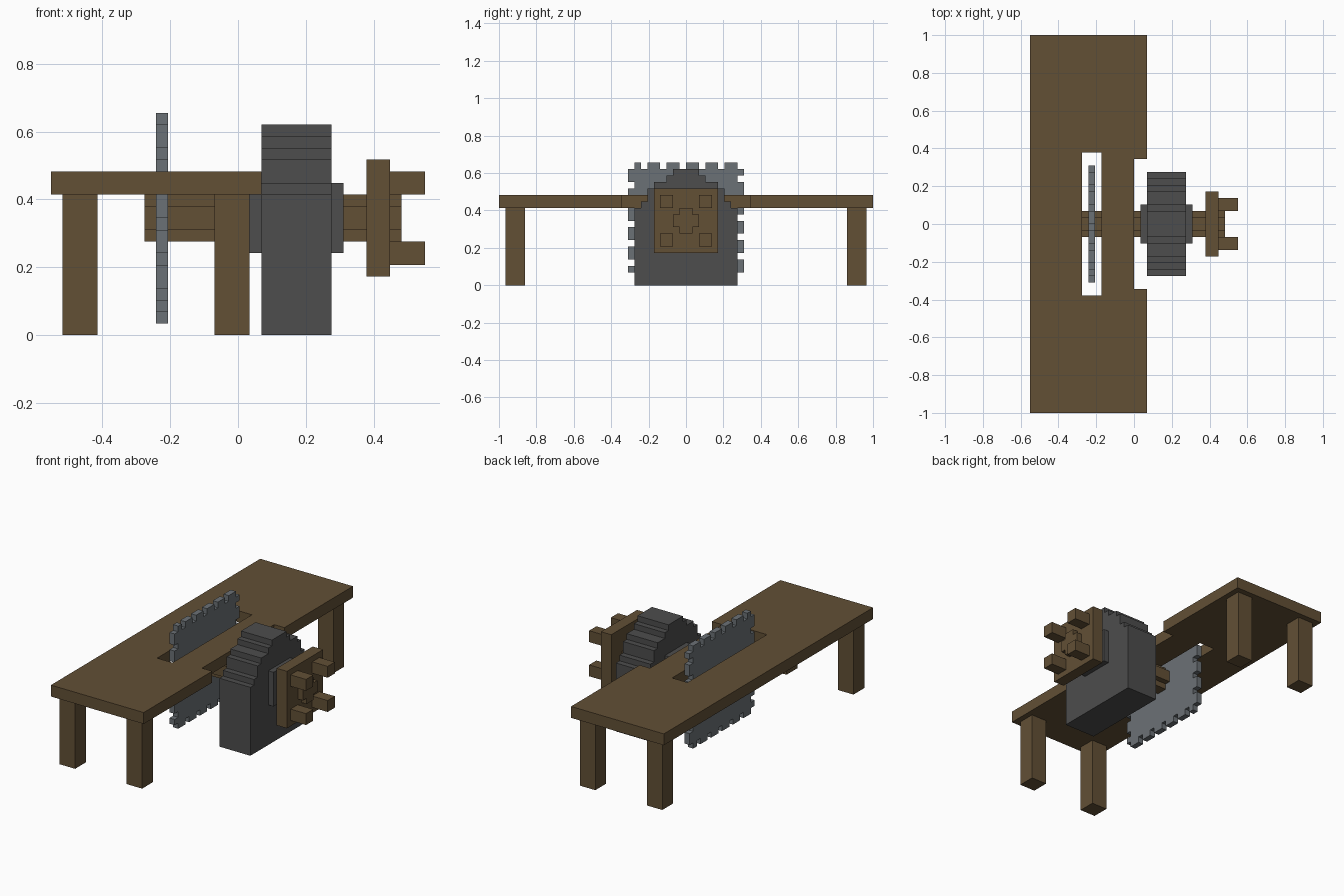
import bpy, bmesh
from mathutils import Vector

if "Cube" in bpy.data.objects:
    bpy.data.objects.remove(bpy.data.objects["Cube"])

U = 2 / 58      # one grid unit of the blocky design
HUB = 10        # axle height in grid units


def material(name, rgb):
    m = bpy.data.materials.new(name)
    m.use_nodes = True
    m.diffuse_color = (*rgb, 1)
    m.node_tree.nodes["Principled BSDF"].inputs["Base Color"].default_value = (*rgb, 1)
    return m


wood = material("dark_wood", (0.122, 0.079, 0.036))
iron = material("dark_grey", (0.074, 0.074, 0.074))
steel = material("blue_grey_steel", (0.148, 0.166, 0.180))


def prism(name, outline, start, end, mat, axis="x"):
    """Extrude an outline, yz along x or xy along z, in grid units."""
    bm = bmesh.new()
    if axis == "x":
        verts = [bm.verts.new((start * U, a * U, b * U)) for a, b in outline]
        move = Vector(((end - start) * U, 0, 0))
    else:
        verts = [bm.verts.new((a * U, b * U, start * U)) for a, b in outline]
        move = Vector((0, 0, (end - start) * U))
    face = bm.faces.new(verts)
    top = bmesh.ops.extrude_face_region(bm, geom=[face], use_keep_orig=True)
    bmesh.ops.translate(bm, vec=move,
                        verts=[g for g in top["geom"] if isinstance(g, bmesh.types.BMVert)])
    bmesh.ops.recalc_face_normals(bm, faces=bm.faces)
    mesh = bpy.data.meshes.new(name)
    bm.to_mesh(mesh)
    bm.free()
    mesh.materials.append(mat)
    obj = bpy.data.objects.new(name, mesh)
    bpy.context.collection.objects.link(obj)
    return obj


def box(name, x, y, z, mat):
    rect = [(y[0], z[0]), (y[1], z[0]), (y[1], z[1]), (y[0], z[1])]
    return prism(name, rect, x[0], x[1], mat)


def four_sided(side):
    """Repeat one side of an outline by quarter turns around the axle."""
    points = []
    for _ in range(4):
        points += side
        side = [(b, -a) for a, b in side]
    return [(a, b + HUB) for a, b in points]


# Table top with a notch for the motor and a slot for the blade
table = prism("table_top", [(-16, -29), (2, -29), (2, -10), (0, -10),
                            (0, 10), (2, 10), (2, 29), (-16, 29)], 12, 14, wood, "z")
cutter = box("slot_cutter", (-8, -5), (-11, 11), (11, 15), wood)
cutter.hide_render = True
cut = table.modifiers.new("slot", "BOOLEAN")
cut.operation = "DIFFERENCE"
cut.solver = "EXACT"
cut.object = cutter
bpy.context.view_layer.objects.active = table
bpy.ops.object.modifier_apply(modifier=cut.name)
bpy.data.objects.remove(cutter)

# Legs
for end, y in (("front", -28), ("back", 25)):
    for side, x in (("right", -15), ("left", -2)):
        box(f"{end}_{side}_leg", (x, x + 3), (y, y + 3), (0, 12), wood)

# Toothed saw blade
teeth = [(-8, -7)] + [(y, y + 2) for y in range(-6, 7, 3)]
edge = []
for a, b in teeth:
    edge += [(a, 8), (a, 9), (b, 9), (b, 8)]
prism("saw_blade", four_sided(edge[:-1]), -7, -6, steel)

# Cross-shaped axle
prism("axle", four_sided([(-1, 2), (1, 2), (1, 1)]), -8, 14, wood)

# Stepped motor housing and its bearing block
steps = [(2, 18), (3, 17), (5, 16), (6, 15), (7, 13), (8, 12), (8, 0)]
half = [steps[0]]
for (w, _), (w2, z2) in zip(steps, steps[1:]):
    if w != w2:
        half.append((w, z2))
    half.append((w2, z2))
prism("motor_housing", half + [(-y, z) for y, z in reversed(half)], 2, 8, iron)
box("bearing_block", (1, 9), (-3, 3), (7, 13), iron)

# Hand wheel plate with four grips
box("wheel_plate", (11, 13), (-5, 5), (5, 15), wood)
for end, y in (("front", -4), ("back", 2)):
    for level, z in (("lower", 6), ("upper", 12)):
        box(f"{end}_{level}_grip", (13, 16), (y, y + 2), (z, z + 2), wood)
